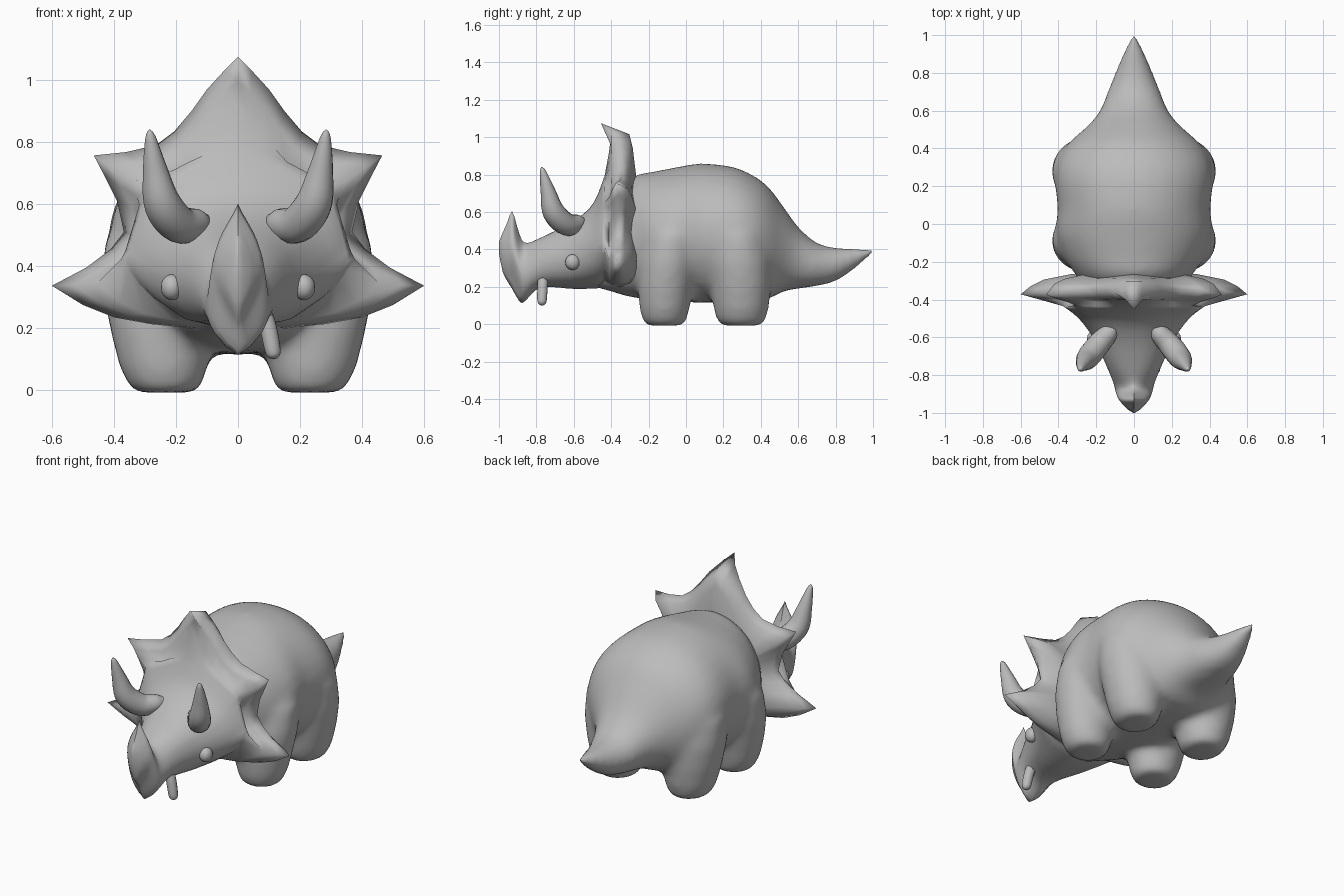
import bpy, bmesh, math
from mathutils import Vector

if "Cube" in bpy.data.objects:
    bpy.data.objects.remove(bpy.data.objects["Cube"])

hide = bpy.data.materials.new("grey hide")
hide.diffuse_color = (0.5, 0.5, 0.5, 1)
hide.use_nodes = True
hide.node_tree.nodes["Principled BSDF"].inputs["Base Color"].default_value = hide.diffuse_color


def spline(rows, steps):
    """Catmull-Rom refinement of a list of number rows."""
    out = []
    for i in range(len(rows) - 1):
        a, b, c, d = (rows[min(max(i + k, 0), len(rows) - 1)] for k in (-1, 0, 1, 2))
        for s in range(steps):
            t = s / steps
            out.append([0.5 * (2 * q + (r - p) * t + (2 * p - 5 * q + 4 * r - u) * t * t
                               + (3 * q - p - 3 * r + u) * t ** 3)
                        for p, q, r, u in zip(a, b, c, d)])
    return out + [list(rows[-1])]


def power(v, e):
    return math.copysign(abs(v) ** e, v)


def loft(bm, rings):
    """Skin a list of equal closed rings and cap both ends."""
    vs = [[bm.verts.new(p) for p in ring] for ring in rings]
    n = len(vs[0])
    for a, b in zip(vs, vs[1:]):
        for i in range(n):
            bm.faces.new((a[i], a[(i + 1) % n], b[(i + 1) % n], b[i]))
    bm.faces.new(vs[0])
    bm.faces.new(vs[-1])


def finish(name, bm, angle=60):
    bmesh.ops.recalc_face_normals(bm, faces=bm.faces)
    me = bpy.data.meshes.new(name)
    bm.to_mesh(me)
    bm.free()
    me.materials.append(hide)
    ob = bpy.data.objects.new(name, me)
    bpy.context.collection.objects.link(ob)
    bpy.ops.object.select_all(action='DESELECT')
    ob.select_set(True)
    bpy.context.view_layer.objects.active = ob
    bpy.ops.object.shade_smooth_by_angle(angle=math.radians(angle))
    return ob


def tube(name, rows, n=16):
    """Tapered curved tube from rows of x, y, z, radius."""
    rows = spline(rows, 5)
    pts = [Vector(r[:3]) for r in rows]
    rings = []
    for i, p in enumerate(pts):
        d = (pts[min(i + 1, len(pts) - 1)] - pts[max(i - 1, 0)]).normalized()
        u = d.cross(Vector((0.3, 1, 0.1))).normalized()
        v = d.cross(u)
        rad = max(rows[i][3], 0.001)
        rings.append([p + rad * (u * math.cos(a) + v * math.sin(a))
                      for a in (2 * math.pi * k / n for k in range(n))])
    bm = bmesh.new()
    loft(bm, rings)
    return finish(name, bm)


# Neck, body and tail: y, top, bottom, half width
bm = bmesh.new()
trunk = [(-.50, .50, .20, .12), (-.40, .60, .175, .20), (-.32, .74, .15, .275),
         (-.26, .80, .14, .315), (-.18, .815, .13, .37), (-.05, .84, .12, .415),
         (.08, .86, .115, .405), (.25, .842, .115, .42), (.36, .795, .12, .395),
         (.44, .735, .135, .335), (.52, .63, .175, .245), (.60, .52, .19, .18),
         (.70, .435, .205, .14), (.80, .41, .23, .10), (.90, .405, .295, .06),
         (1.015, .402, .388, .008)]
rings = []
for y, top, bot, w in spline(trunk, 3):
    ring = []
    for k in range(32):
        c, s = math.cos(2 * math.pi * k / 32), math.sin(2 * math.pi * k / 32)
        # the belly is fuller than the back
        cx = power(c, .8) if s < 0 else c
        ring.append((w * cx, y, (top + bot) / 2 + (top - bot) / 2 * s))
    rings.append(ring)
loft(bm, rings)

# Legs, melted into the body: z, x centre, x radius, y radius, y centre shift
for side in (-1, 1):
    for yc, ry, lean in ((-.115, 1.0, .05), (.295, 1.1, -.03)):
        rings = []
        for z, x, rx, r, sh in ((-.008, .232, .095, .092, 0), (.012, .235, .118, .116, 0),
                                (.08, .24, .145, .134, 0), (.2, .245, .17, .15, .1),
                                (.33, .25, .186, .16, .4), (.47, .25, .185, .145, .8),
                                (.60, .22, .14, .10, 1)):
            rings.append([(side * (x + rx * math.cos(a)),
                           yc + lean * sh + r * ry * math.sin(a), z)
                          for a in (2 * math.pi * k / 24 for k in range(24))])
        loft(bm, rings)
body = finish("body", bm)
rem = body.modifiers.new("melt", 'REMESH')
rem.mode = 'VOXEL'
rem.voxel_size = 0.02
rem.use_smooth_shade = True
sm = body.modifiers.new("relax", 'SMOOTH')
sm.factor = 0.5
sm.iterations = 14

# Frill outline, right half from top to bottom: x, z, y of rim
half = [(0, 1.075, -.455), (.045, 1.03, -.40), (.10, .97, -.365), (.15, .90, -.35),
        (.205, .835, -.345), (.265, .79, -.345), (.36, .768, -.355), (.465, .757, -.375),
        (.43, .69, -.36), (.39, .61, -.35), (.368, .51, -.345), (.41, .455, -.35),
        (.49, .395, -.36), (.60, .337, -.372), (.50, .275, -.36), (.40, .235, -.35),
        (.28, .213, -.345), (.15, .20, -.345), (0, .195, -.345)]
star = half + [(-x, z, y) for x, z, y in half[-2:0:-1]]
C = .42


def scaled(k, y, lift=0):
    """Shrunk frill ring; the throat side shrinks less, the crest may sit further back."""
    kb = 1 - .3 * (1 - k)
    return [(x * k, y + lift * min(1, max(0, (z - .6) / .4)),
             C + (z - C) * (k if z > C else kb)) for x, z, _ in star]


# Head: frill rings, then snout rings (y, top, bottom, half width, sharpness, frill blend)
rings = [scaled(.55, -.265), scaled(.8, -.295, .01), scaled(.91, -.328, .025),
         [(x, y, z) for x, z, y in star], scaled(.88, -.392, -.01), scaled(.76, -.412)]
snout = [(-.435, .77, .19, .365, 1, .2), (-.47, .69, .19, .325, 1, .04),
         (-.52, .615, .19, .275, .95, 0), (-.62, .54, .19, .205, .85, 0),
         (-.73, .485, .20, .155, .8, 0), (-.80, .452, .185, .125, .95, 0),
         (-.845, .435, .14, .108, 1.2, 0), (-.878, .45, .113, .10, 1.6, 0),
         (-.905, .53, .145, .092, 2.3, 0), (-.93, .605, .19, .08, 2.8, 0),
         (-.955, .545, .23, .06, 2.3, 0), (-.98, .49, .28, .036, 1.5, 0),
         (-1.0, .44, .38, .004, 1, 0)]
for y, top, bot, w, e, k in spline(snout, 2):
    ring = []
    for x, z, _ in star:
        a = math.atan2(z - C, x)
        c, s = math.cos(a), math.sin(a)
        ex = w * power(c, e) if abs(c) > 1e-6 else 0
        ez = (top + bot) / 2 + (top - bot) / 2 * s
        f = .72
        ring.append((ex + (x * f - ex) * k, y, ez + (C + (z - C) * f - ez) * k))
    rings.append(ring)
bm = bmesh.new()
loft(bm, rings)
finish("head_and_frill", bm, 120)

# Brow horns
for side, label in ((-1, "left"), (1, "right")):
    tube(label + "_brow_horn",
         [(side * x, y, z, r) for x, y, z, r in
          ((.10, -.545, .55, .02), (.13, -.575, .538, .048), (.19, -.64, .535, .061),
           (.243, -.707, .60, .060), (.267, -.738, .71, .040), (.282, -.765, .815, .017),
           (.284, -.772, .84, .002))])

    # Eyes
    bm = bmesh.new()
    bmesh.ops.create_uvsphere(bm, u_segments=16, v_segments=10, radius=.04)
    bmesh.ops.scale(bm, vec=(.9, 1, 1.05), verts=bm.verts)
    bmesh.ops.translate(bm, vec=(side * .213, -.606, .332), verts=bm.verts)
    finish(label + "_eye", bm)

# Single tooth hanging from the jaw
tube("tooth", [(.085, -.765, .24, .028), (.098, -.767, .20, .028), (.112, -.77, .13, .026),
               (.116, -.77, .108, .018), (.117, -.77, .10, .002)], 12)
